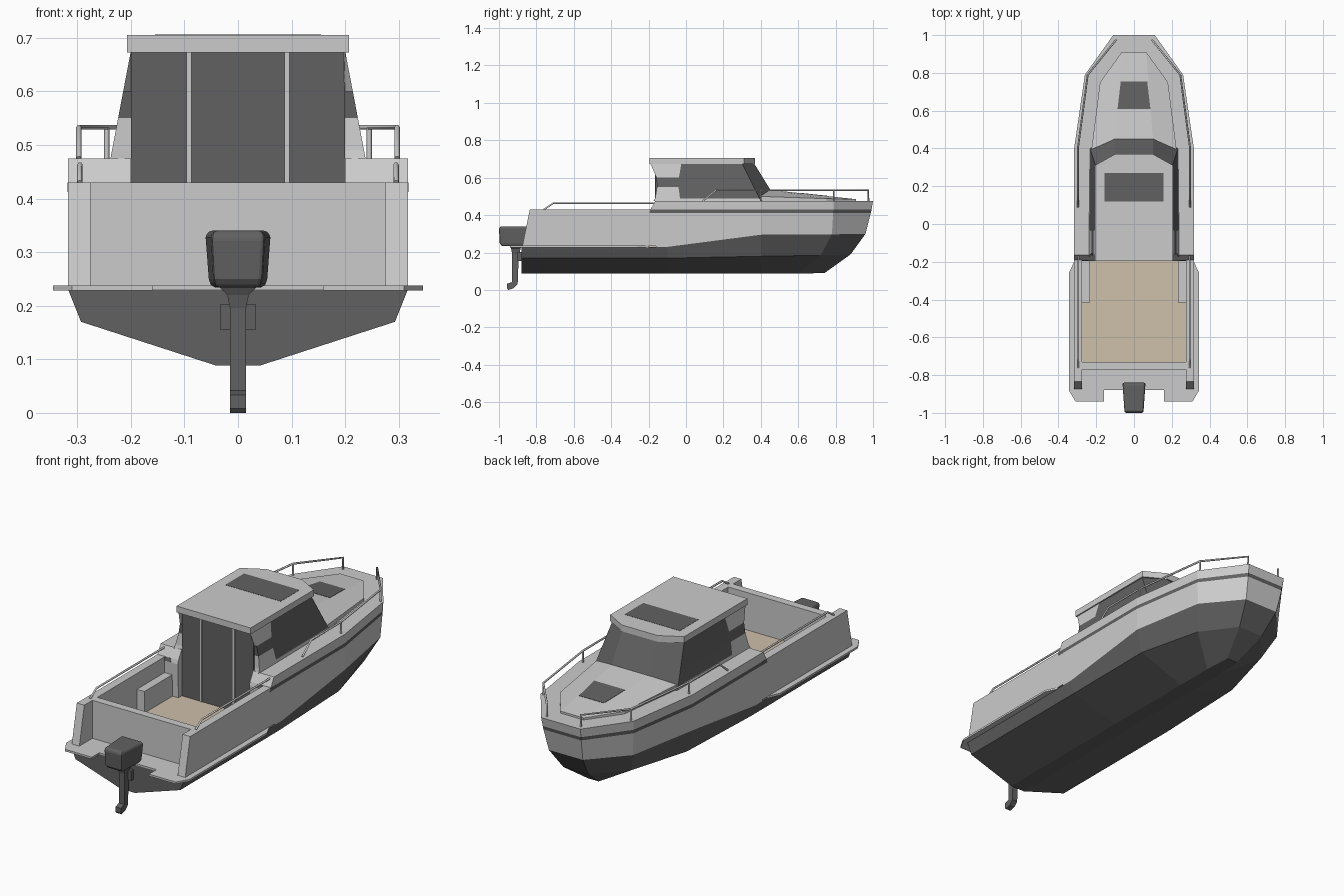
import bpy, bmesh

if "Cube" in bpy.data.objects:
    bpy.data.objects.remove(bpy.data.objects["Cube"])


def material(name, rgb):
    m = bpy.data.materials.new(name)
    m.diffuse_color = (*rgb, 1)
    m.use_nodes = True
    m.node_tree.nodes["Principled BSDF"].inputs["Base Color"].default_value = m.diffuse_color
    return m


GREY = material("light_grey", (0.6, 0.6, 0.6))
DARK = material("dark_grey", (0.12, 0.12, 0.12))
TAN = material("tan_deck", (0.62, 0.53, 0.4))


def mesh(name, verts, faces, mats, ids=None, mirror=False):
    bm = bmesh.new()
    vs = [bm.verts.new(v) for v in verts]
    for i, f in enumerate(faces):
        face = bm.faces.new([vs[k] for k in f])
        face.material_index = ids[i] if ids else 0
    bmesh.ops.recalc_face_normals(bm, faces=bm.faces)
    me = bpy.data.meshes.new(name)
    bm.to_mesh(me)
    bm.free()
    for m in mats:
        me.materials.append(m)
    ob = bpy.data.objects.new(name, me)
    bpy.context.collection.objects.link(ob)
    if mirror:
        ob.modifiers.new("mirror", 'MIRROR')
    return ob


def loft(name, halves, mat=GREY, dark=None, top=True):
    """Stack closed rings; each ring is a +x half that gets mirrored."""
    rings = [h + [(-x, y, z) for x, y, z in reversed(h)] for h in halves]
    n = len(rings[0])
    verts = [v for r in rings for v in r]
    faces, ids = [], []
    for l in range(len(rings) - 1):
        for s in range(n):
            t = (s + 1) % n
            faces.append((l * n + s, l * n + t, (l + 1) * n + t, (l + 1) * n + s))
            ids.append(1 if dark and dark(l, s) else 0)
    faces.append(tuple(range(n)))
    ids.append(0)
    if top:
        faces.append(tuple(range(len(verts) - n, len(verts))))
        ids.append(0)
    return mesh(name, verts, faces, [mat, DARK], ids)


def plate(name, outline, z0, z1, mat=GREY):
    return loft(name, [[(x, y, z) for x, y in outline] for z in (z0, z1)], mat)


def side_prism(name, profile, x0, x1, mat=GREY, mirror=False):
    """Extrude a (y, z) profile along x."""
    n = len(profile)
    verts = [(x, y, z) for x in (x0, x1) for y, z in profile]
    faces = [tuple(range(n)), tuple(range(n, 2 * n))]
    faces += [(i, (i + 1) % n, n + (i + 1) % n, n + i) for i in range(n)]
    return mesh(name, verts, faces, [mat], mirror=mirror)


def box(name, x0, x1, y0, y1, z0, z1, mat=GREY, mirror=False):
    return side_prism(name, [(y0, z0), (y1, z0), (y1, z1), (y0, z1)], x0, x1, mat, mirror)


def tube(name, paths, r=0.005):
    cu = bpy.data.curves.new(name, 'CURVE')
    cu.dimensions = '3D'
    cu.bevel_depth, cu.bevel_resolution, cu.use_fill_caps = r, 1, True
    for path in paths:
        for s in (1, -1):
            sp = cu.splines.new('POLY')
            sp.points.add(len(path) - 1)
            for p, (x, y, z) in zip(sp.points, path):
                p.co = (s * x, y, z, 1)
    cu.materials.append(GREY)
    ob = bpy.data.objects.new(name, cu)
    bpy.context.collection.objects.link(ob)


# Lower hull: keel, chine and knuckle lines
keel = [(.04, -.88, .088), (.04, -.1, .088), (.04, .4, .088), (.04, .6, .088), (.03, .74, .09)]
chine = [(.293, -.88, .17), (.293, -.1, .17), (.285, .4, .18), (.2, .72, .185), (.07, .88, .19)]
knuckle = [(.317, -.88, .23), (.317, -.1, .23), (.317, .4, .295), (.25, .78, .297), (.095, .96, .3)]
loft("lower_hull", [keel, chine, knuckle], DARK, top=False)

# Upper hull with dark stripe and foredeck
AFT = -.16


def sheer(z, k):
    return [(.317, AFT, z), (.317, -.1, z), (.317, .4, z), (.25 + .01 * k, .78 + .01 * k, z),
            (.095 + .015 * k, .96 + .04 * k, z)]


loft("upper_hull", [[(.317, AFT, .23)] + knuckle[1:], sheer(.412, .7), sheer(.43, .8), sheer(.475, 1)],
     dark=lambda l, s: l == 1 and s != 9)

# Bulkhead either side of the door, with the stripe's aft end
side_prism("bulkhead_side", [(-.19, .236), (-.195, .412), (-.19, .43), (AFT - .005, .475), (-.15, .475), (-.15, .236)],
           .2, .317, mirror=True)
side_prism("stripe_end", [(-.196, .412), (-.191, .43), (-.15, .43), (-.15, .412)], .24, .318, DARK, True)

# Swim platform, cockpit walls, floor and lockers
plate("swim_platform", [(.317, -.2), (.345, -.26), (.345, -.88), (.31, -.94), (.16, -.94), (.16, -.88)], .228, .238)
side_prism("cockpit_side", [(-.875, .236), (-.835, .43), (AFT, .43), (AFT, .236)], .275, .317, mirror=True)
box("transom_wall", -.275, .275, -.77, -.73, .236, .43)
box("cockpit_floor", -.275, .275, -.73, AFT, .23, .241, TAN)
box("side_locker", .233, .275, -.415, AFT, .236, .35, mirror=True)

# Cabin: rings of frame, aft side, window and windshield points
levels = [(.475, -.175, -.03), (.49, -.165, -.032), (.55, -.155, -.04), (.6, -.158, -.038), (.675, -.19, -.025)]
cabin = []
for z, ya, yw in levels:
    t = (z - .475) / .2
    x = .238 - .038 * t
    cabin.append([(.197, -.155, z), (x, ya, z), (x, yw, z), (x - .005 * (1 - t), .4 - .1 * t, z),
                  (.1, .488 - .123 * t, z)])


def glass(l, s):
    return s == 9 or s in (3, 4, 5) or (s in (2, 6) and l > 0) or (s in (0, 1, 7, 8) and l == 2)


loft("cabin", cabin, dark=glass)
box("cabin_door", -.2, .2, -.163, -.15, .24, .673, DARK)
box("door_mullion", .087, .096, -.167, -.155, .24, .673, mirror=True)
plate("cabin_roof", [(.207, -.195), (.207, .31), (.1, .37)], .673, .705)
plate("roof_hatch", [(.155, .12), (.155, .27)], .7, .706, DARK)

# Raised foredeck trunk and its hatch
P = [(.1, .45, .535), (.225, .395, .5), (.18, .75, .488), (.065, .91, .485)]
Q = [(-x, y, z) for x, y, z in P]
base = [(x, y, .474) for x, y, z in P + Q]
mesh("foredeck_trunk", P + Q + base,
     [(0, 3, 7, 4), (0, 1, 2, 3), (4, 5, 6, 7), (1, 2, 10, 9), (2, 3, 11, 10), (3, 7, 15, 11),
      (7, 6, 14, 15), (6, 5, 13, 14)], [GREY])
hatch = [(.087, .61), (.07, .755)]
loft("foredeck_hatch", [[(x, y, .535 - .1087 * (y - .45) + d) for x, y in hatch] for d in (-.003, .0015)], DARK)

# Bow and cockpit rails
tube("bow_rail", [[(.297, .09, .475), (.297, .16, .533), (.297, .4, .533), (.245, .79, .533),
                   (.095, .975, .533), (.095, .975, .475)],
                  [(.297, .4, .533), (.297, .4, .475)], [(.245, .79, .533), (.245, .79, .475)]])
tube("cockpit_rail", [[(.295, -.76, .43), (.295, -.71, .463), (.295, AFT, .463)]])

# Outboard motor
cowl = loft("motor_cowl", [[(a, -1 + d, z), (b, -.84 - d, z)] for a, b, d, z in
                           ((.042, .05, .015, .234), (.046, .055, .004, .25), (.05, .061, 0, .328),
                            (.046, .056, .008, .34))], DARK)
bev = cowl.modifiers.new("bevel", 'BEVEL')
bev.width, bev.segments, bev.angle_limit = .012, 2, .6
loft("motor_neck", [[(w, -.93 - d, z), (w, -.89 + d, z)] for w, d, z in
                    ((.015, 0, .195), (.02, .005, .22), (.04, .015, .24))], DARK)
side_prism("motor_leg", [(-.93, .22), (-.893, .22), (-.9, .03), (-.92, .01), (-.95, 0), (-.957, .008),
                         (-.957, .033), (-.93, .042)], -.015, .015, DARK)
box("motor_bracket", -.033, .033, -.9, -.875, .155, .203, DARK)
